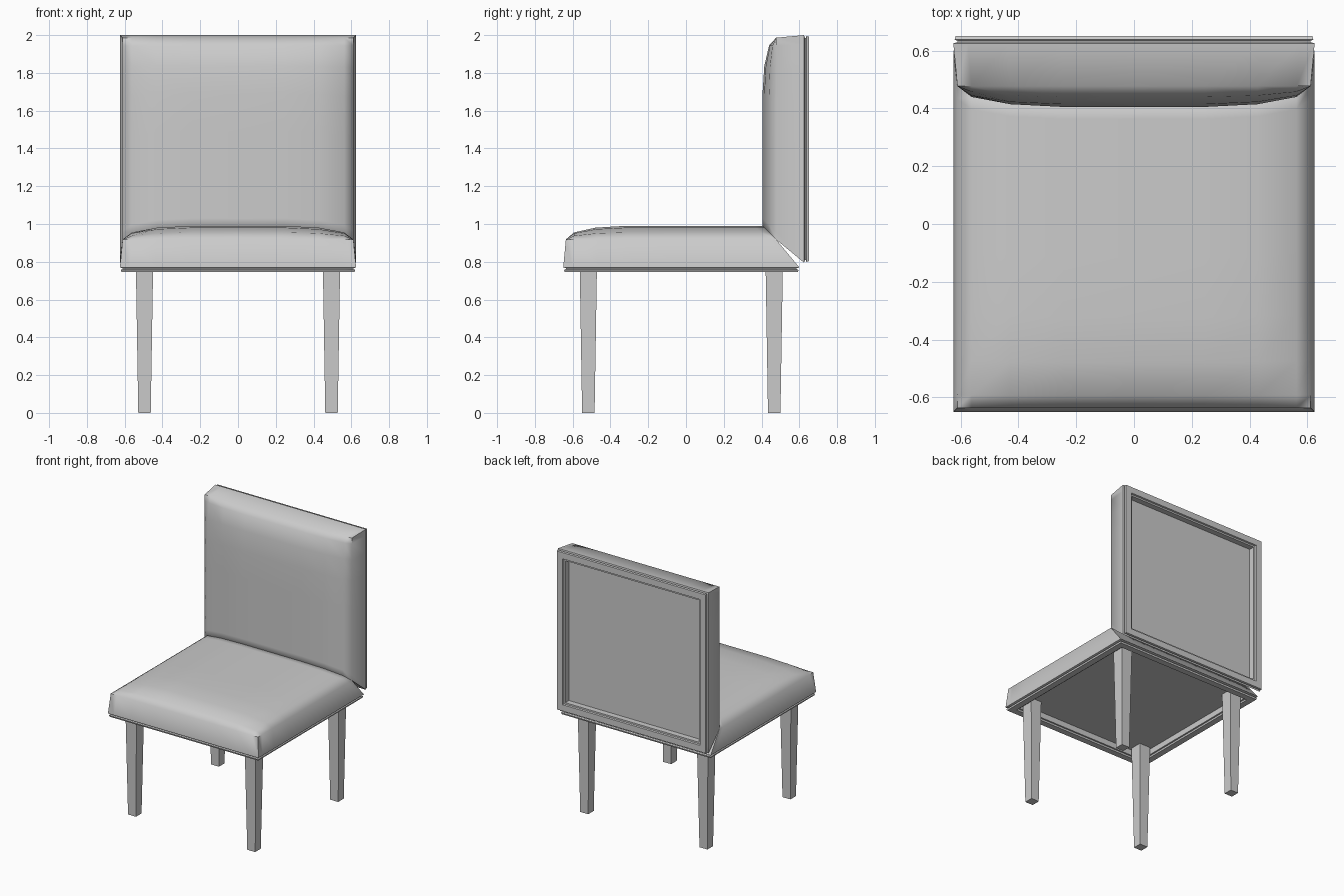
import bpy, bmesh
from mathutils import Vector

cube = bpy.data.objects.get("Cube")
if cube:
    bpy.data.objects.remove(cube)

grey = bpy.data.materials.new("warm_free_grey")
grey.use_nodes = True
grey.diffuse_color = (0.6, 0.6, 0.6, 1)
grey.node_tree.nodes["Principled BSDF"].inputs["Base Color"].default_value = grey.diffuse_color

HALF_W, MITRE, EDGE_Z, CROWN = 0.625, 1.395, 0.918, 0.072
STEPS = [-1, -0.92, -0.7, -0.4, 0, 0.4, 0.7, 0.92, 1]
RISE = {1: 0, 0.92: 0.52, 0.7: 0.87, 0.4: 1, 0: 1}
# skirt, piping groove, frame lip and recessed panel: (inset, height)
RINGS = [(0, 0.77), (0.014, 0.766), (0.014, 0.761), (0.004, 0.757), (0.008, 0.745),
         (0.055, 0.745), (0.058, 0.757), (0.07, 0.757), (0.07, 0.80)]


def finish(bm, name, angle):
    bmesh.ops.recalc_face_normals(bm, faces=bm.faces)
    mesh = bpy.data.meshes.new(name)
    bm.to_mesh(mesh)
    bm.free()
    mesh.materials.append(grey)
    ob = bpy.data.objects.new(name, mesh)
    bpy.context.collection.objects.link(ob)
    if angle:
        bpy.ops.object.select_all(action='DESELECT')
        ob.select_set(True)
        bpy.context.view_layer.objects.active = ob
        bpy.ops.object.shade_smooth_by_angle(angle=angle)
    return ob


def cushion(name, y0, y1, upright):
    """Crowned pad with a mitred rear edge; upright pads swap y and z across the mitre."""
    bm = bmesh.new()
    mid, half = (y0 + y1) / 2, (y1 - y0) / 2

    def vert(a, b, inset, z, mitred=False):
        x, y = a * (HALF_W - inset), mid + b * (half - inset)
        if mitred:
            end = MITRE - z
            front = y0 + inset
            y = front + (b + 1) / 2 * (end - front)
        if upright:
            y, z = MITRE - z, MITRE - y
        return bm.verts.new((x, y, z))

    # crowned top
    n = len(STEPS)
    grid = [[vert(a, b, 0.014, EDGE_Z + CROWN * RISE[abs(a)] * (RISE[-b] if b < 0 else 1), True)
             for a in STEPS] for b in STEPS]
    for j in range(n - 1):
        for i in range(n - 1):
            bm.faces.new((grid[j][i], grid[j][i + 1], grid[j + 1][i + 1], grid[j + 1][i]))

    # walls, lip and underside frame
    m = n - 1
    path = ([(0, i) for i in range(m)] + [(j, m) for j in range(m)]
            + [(m, i) for i in range(m, 0, -1)] + [(j, 0) for j in range(m, 0, -1)])
    last = [grid[j][i] for j, i in path]
    for inset, z in RINGS:
        ring = [vert(STEPS[i], STEPS[j], inset, z) for j, i in path]
        for k in range(len(ring)):
            k2 = (k + 1) % len(ring)
            bm.faces.new((last[k], last[k2], ring[k2], ring[k]))
        last = ring
    bm.faces.new(last)
    return finish(bm, name, 1.0)


cushion("seat_cushion", -0.65, 0.6, False)
cushion("back_cushion", -0.605, 0.6, True)


# tapered square legs
def leg(name, x, y):
    bm = bmesh.new()
    bmesh.ops.create_cube(bm, size=1)
    for v in bm.verts:
        r = 0.046 if v.co.z > 0 else 0.033
        v.co = Vector((x + 2 * r * v.co.x, y + 2 * r * v.co.y, 0.8 if v.co.z > 0 else 0))
    finish(bm, name, 0)


for side, x in (("right", -0.495), ("left", 0.495)):
    leg("front_leg_" + side, x, -0.517)
    leg("rear_leg_" + side, x, 0.467)
